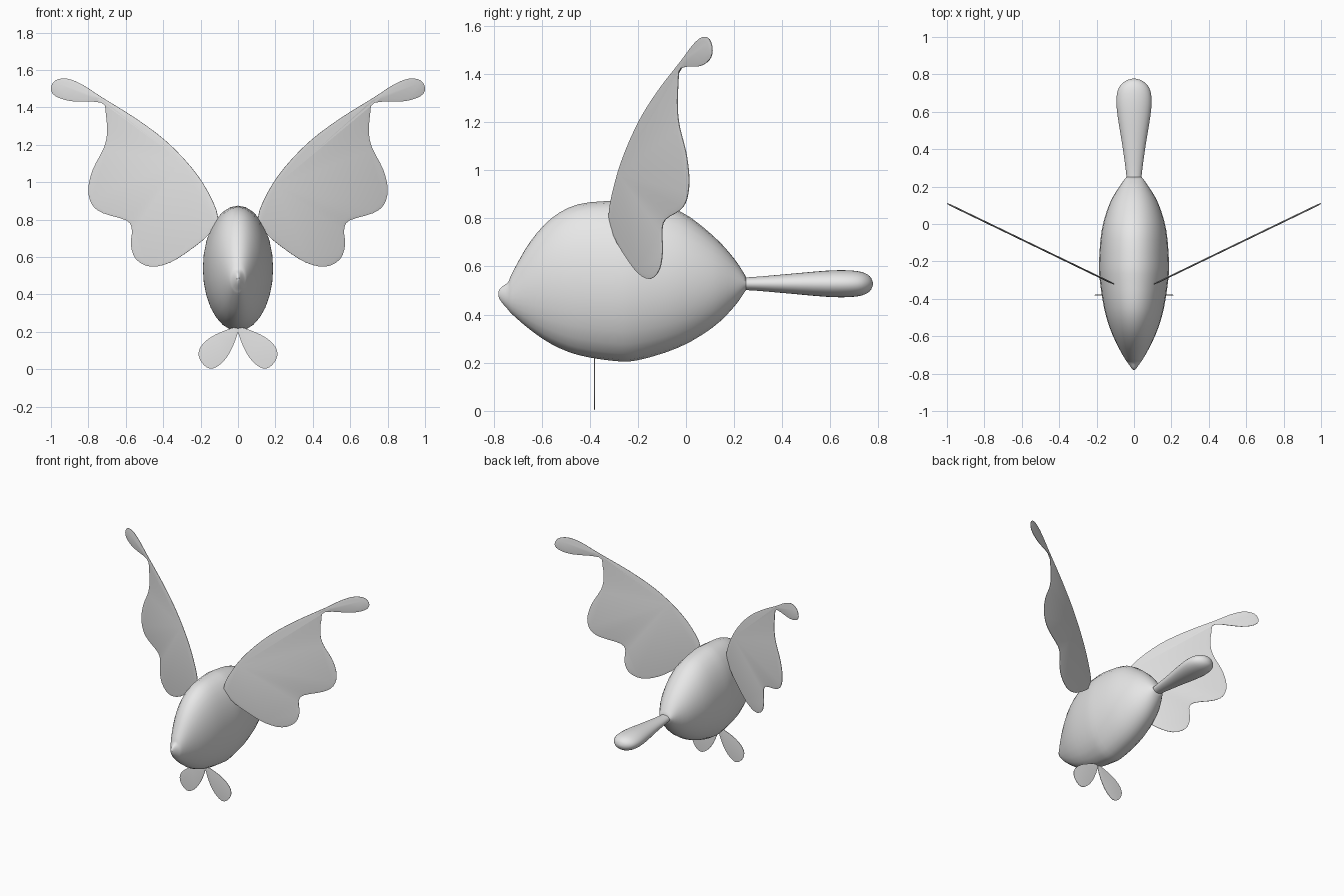
import bpy
import bmesh
import math
from mathutils import Vector

# Remove the default object only
default = bpy.data.objects.get("Cube")
if default:
    bpy.data.objects.remove(default, do_unlink=True)

grey = bpy.data.materials.new("plain grey")
grey.use_nodes = True
colour = (0.8, 0.8, 0.8, 1)
grey.diffuse_color = colour
for node in grey.node_tree.nodes:
    if node.type == 'BSDF_PRINCIPLED':
        node.inputs["Base Color"].default_value = colour


def smooth_path(points, closed, steps=3):
    """Catmull-Rom interpolation through points of any dimension."""
    count = len(points)

    def pick(i):
        return points[i % count] if closed else points[max(0, min(count - 1, i))]

    path = []
    for i in range(count if closed else count - 1):
        a, b, c, d = (pick(i + k) for k in (-1, 0, 1, 2))
        for step in range(steps):
            t = step / steps
            path.append([
                q + t * ((r - p) + t * ((2 * p - 5 * q + 4 * r - s) + t * (3 * (q - r) + s - p))) / 2
                for p, q, r, s in zip(a, b, c, d)])
    if not closed:
        path.append(points[-1])
    return path


def finish(bm, name):
    bmesh.ops.recalc_face_normals(bm, faces=bm.faces)
    mesh = bpy.data.meshes.new(name)
    bm.to_mesh(mesh)
    bm.free()
    mesh.materials.append(grey)
    for face in mesh.polygons:
        face.use_smooth = True
    mesh.set_sharp_from_angle(angle=math.radians(45))
    part = bpy.data.objects.new(name, mesh)
    bpy.context.collection.objects.link(part)
    return part


def loft(name, sections, sides=28):
    """Elliptical rings along y; each section is y, low z, high z, half width."""
    bm = bmesh.new()
    rings = []
    for y, low, high, width in smooth_path(sections, False):
        ring = []
        for k in range(sides):
            angle = math.tau * k / sides
            ring.append(bm.verts.new((width * math.cos(angle), y,
                                      (low + high) / 2 + (high - low) / 2 * math.sin(angle))))
        rings.append(ring)
    for first, second in zip(rings, rings[1:]):
        for k in range(sides):
            n = (k + 1) % sides
            bm.faces.new((first[k], first[n], second[n], second[k]))
    bm.faces.new(rings[0])
    bm.faces.new(rings[-1])
    return finish(bm, name)


def leaf(name, outline, side, root, slope, border, bulge):
    """Thin upright plate in a plane swept back by slope, slightly pillowed."""
    bm = bmesh.new()
    normal = Vector((slope * side, -1, 0)).normalized()
    path = smooth_path(outline, True)
    rings = []
    for sign in (-1, 1):
        rings.append([bm.verts.new(Vector((x * side, root + slope * x, z)) + normal * sign * 0.0015)
                      for x, z in path])
    count = len(path)
    for k in range(count):
        n = (k + 1) % count
        bm.faces.new((rings[0][k], rings[0][n], rings[1][n], rings[1][k]))
    caps = [bm.faces.new(ring) for ring in rings]
    bmesh.ops.recalc_face_normals(bm, faces=bm.faces)
    bmesh.ops.inset_individual(bm, faces=caps, thickness=border, depth=bulge, use_even_offset=True)
    return finish(bm, name)


# Body with a small beak-like nose
loft("body", [
    (-.78, .475, .495, .006), (-.77, .455, .512, .014), (-.74, .42, .535, .035),
    (-.722, .4, .575, .048), (-.65, .338, .70, .088), (-.56, .277, .80, .128),
    (-.45, .232, .858, .16), (-.3, .207, .873, .183), (-.2, .21, .87, .187),
    (-.03, .263, .832, .172), (.11, .345, .73, .13), (.2, .432, .633, .078),
    (.25, .503, .556, .042)])

# Tail, broadening to a rounded end
loft("tail", [
    (.22, .502, .554, .038), (.28, .5, .556, .043), (.42, .488, .568, .062),
    (.58, .474, .582, .088), (.67, .472, .584, .094), (.73, .479, .577, .08),
    (.765, .497, .559, .045), (.777, .522, .534, .01)])

# Wing outline: leading edge, curled tip, scalloped trailing edge
wing = [
    (.107, .81), (.16, .947), (.25, 1.08), (.385, 1.22), (.545, 1.34), (.73, 1.455),
    (.83, 1.52), (.91, 1.553), (.975, 1.545), (1, 1.5), (.975, 1.46), (.89, 1.433),
    (.73, 1.425), (.706, 1.363), (.7, 1.257), (.72, 1.176), (.775, 1.07), (.8, .963),
    (.78, .88), (.72, .834), (.595, .795), (.567, .745), (.572, .665), (.545, .588),
    (.465, .548), (.36, .572), (.25, .642), (.155, .722)]

# Petal-shaped foot outline
foot = [
    (0, .22), (.064, .209), (.144, .172), (.198, .123), (.21, .07), (.18, .02),
    (.134, .004), (.075, .045), (.027, .123)]

for label, side in (("left", 1), ("right", -1)):
    leaf(label + "_wing", wing, side, -.373, .483, .018, .003)
    leaf(label + "_foot", foot, side, -.38, 0, .01, .001)
